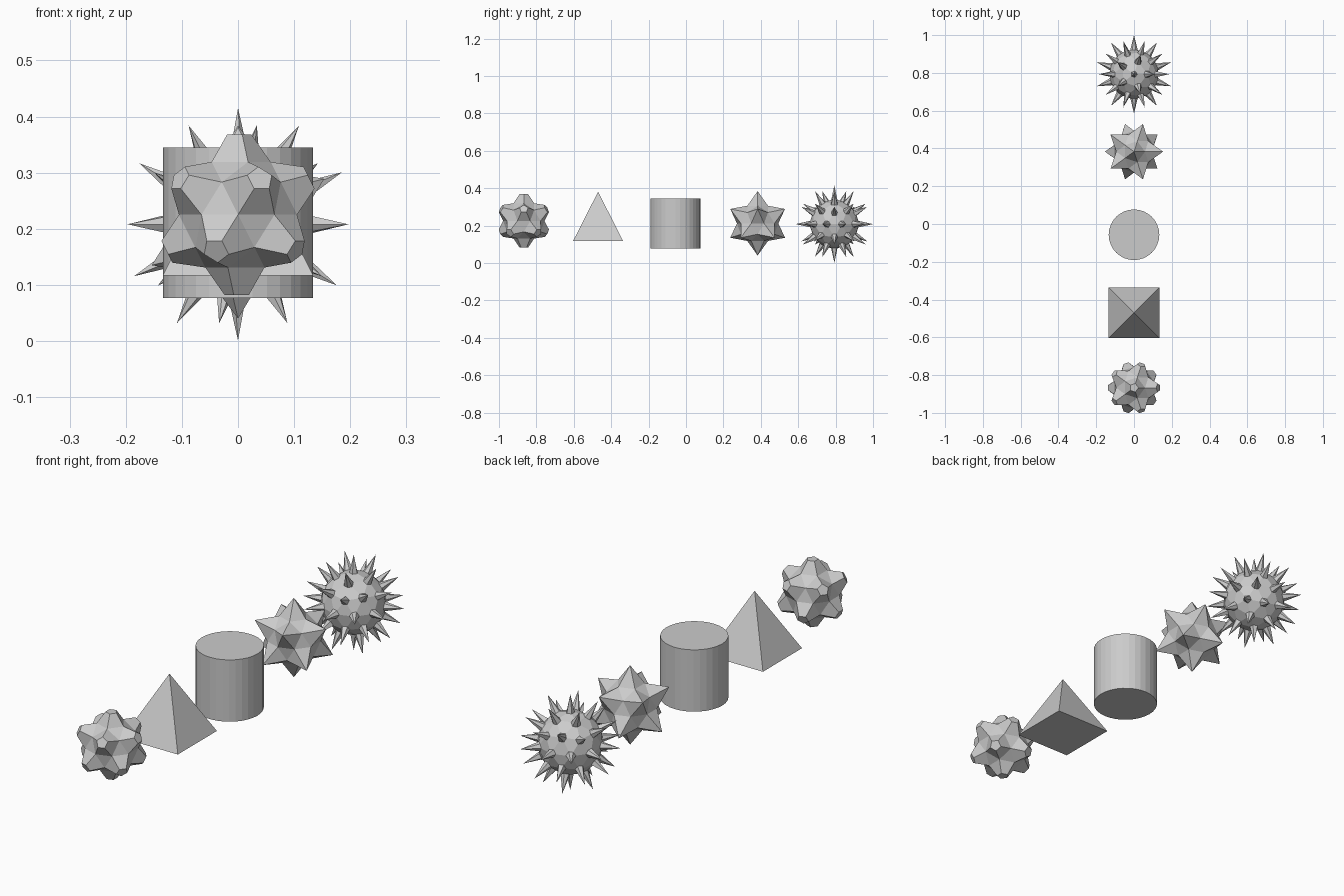
import bpy, bmesh, math
from mathutils import Matrix, Vector

if "Cube" in bpy.data.objects:
    bpy.data.objects.remove(bpy.data.objects["Cube"])


def finish(bm, name, loc):
    bmesh.ops.recalc_face_normals(bm, faces=bm.faces[:])
    mesh = bpy.data.meshes.new(name)
    bm.to_mesh(mesh)
    bm.free()
    obj = bpy.data.objects.new(name, mesh)
    obj.location = loc
    bpy.context.collection.objects.link(obj)


def studded_ball(name, loc, verts_wanted, body, base, tip, flat=None):
    """Ico ball whose corners become raised spikes or flat-topped knobs.
    base: fraction along each edge where the stud starts."""
    src = bmesh.new()
    bmesh.ops.create_icosphere(src, subdivisions=verts_wanted, radius=body)
    out = bmesh.new()
    ring = {}

    def base_pt(v, e):
        # studs that start at the edge middle share one point
        key = e if base == 0.5 else (v, e)
        if key not in ring:
            ring[key] = out.verts.new(v.co.lerp(e.other_vert(v).co, base))
        return ring[key]

    # body panels between the studs
    for f in src.faces:
        corners = []
        for l in f.loops:
            for e in (l.link_loop_prev.edge, l.edge):
                p = base_pt(l.vert, e)
                if p not in corners:
                    corners.append(p)
        out.faces.new(corners)

    # studs
    for v in src.verts:
        n = v.co.normalized()
        ref = n.orthogonal().normalized()
        side = n.cross(ref)
        pts = [base_pt(v, e) for e in v.link_edges]
        pts.sort(key=lambda p: math.atan2(p.co.dot(side), p.co.dot(ref)))
        k = len(pts)
        if flat is None:
            apex = out.verts.new(n * tip)
            for i in range(k):
                out.faces.new((pts[i], pts[(i + 1) % k], apex))
        else:
            top = []
            for p in pts:
                d = (p.co - n * p.co.dot(n)).normalized()
                top.append(out.verts.new(n * tip + d * flat))
            for i in range(k):
                j = (i + 1) % k
                out.faces.new((pts[i], pts[j], top[j], top[i]))
            out.faces.new(top)
    src.free()
    finish(out, name, loc)


def prism(name, loc, sides, r1, r2, height, turn=0.0):
    bm = bmesh.new()
    bmesh.ops.create_cone(bm, cap_ends=True, segments=sides, radius1=r1,
                          radius2=r2, depth=height,
                          matrix=Matrix.Rotation(turn, 4, 'Z'))
    bmesh.ops.remove_doubles(bm, verts=bm.verts[:], dist=1e-5)
    finish(bm, name, loc)


# row of five shapes, front to back
studded_ball("knobbed_ball", (0, -0.867, 0.225), 1, 0.13, 0.5, 0.143, flat=0.024)
prism("pyramid", (0, -0.47, 0.249), 4, 0.134 * math.sqrt(2), 0, 0.264, math.pi / 4)
prism("cylinder", (0, -0.057, 0.211), 32, 0.134, 0.134, 0.268)
studded_ball("star_ball", (0, 0.383, 0.212), 1, 0.13, 0.5, 0.172)
studded_ball("spiked_ball", (0, 0.793, 0.208), 2, 0.134, 0.25, 0.207)
